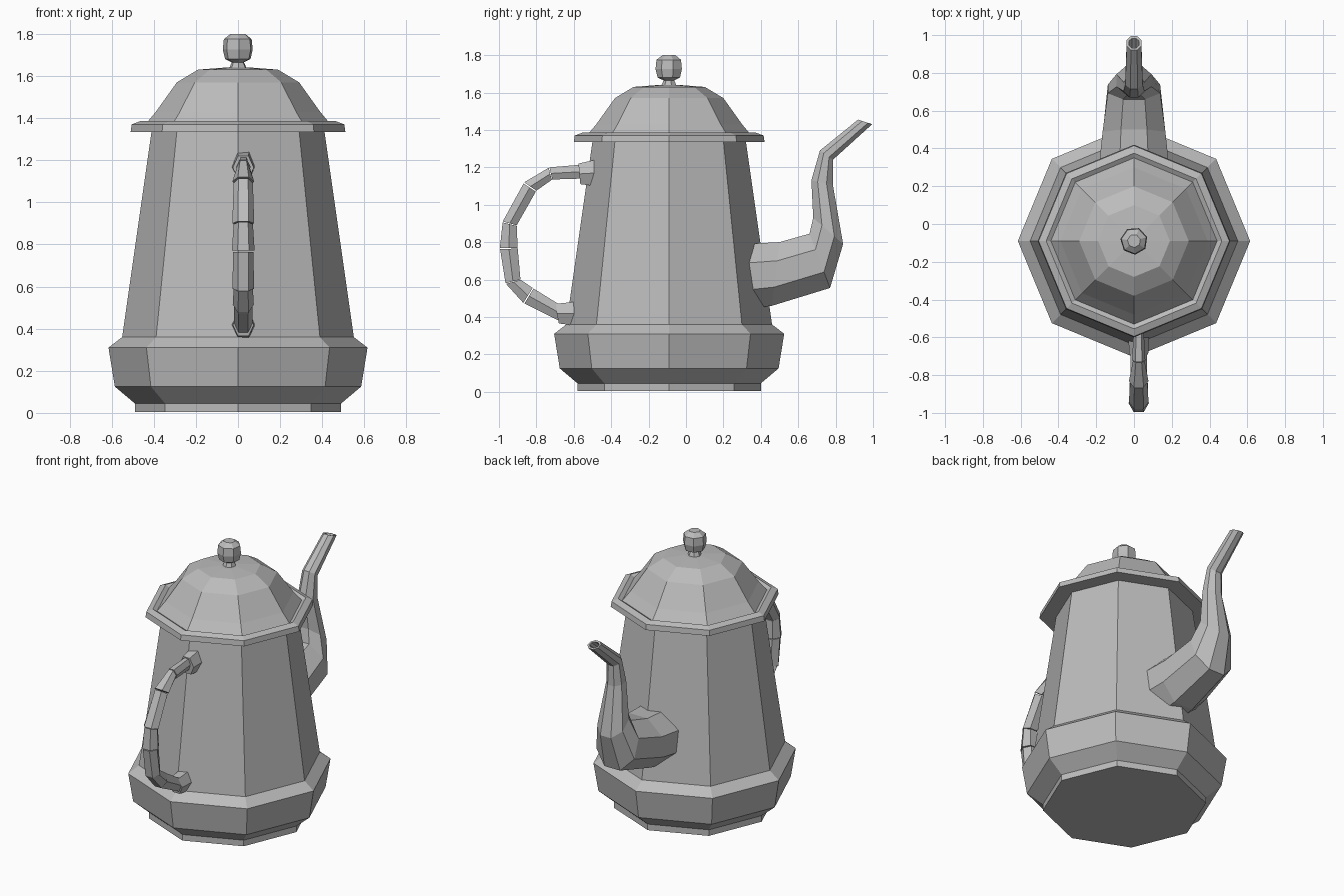
import bpy, bmesh, math
from mathutils import Vector

cube = bpy.data.objects.get("Cube")
if cube:
    bpy.data.objects.remove(cube)

metal = bpy.data.materials.new("grey metal")
metal.use_nodes = True
GREY = (0.5, 0.5, 0.5, 1)
metal.diffuse_color = GREY
metal.node_tree.nodes["Principled BSDF"].inputs["Base Color"].default_value = GREY
AXIS_Y = -0.09


def skin(name, rings, caps=(True, True)):
    """Bridge equal rings of points into one faceted shell."""
    bm = bmesh.new()
    loops = [[bm.verts.new(p) for p in ring] for ring in rings]
    n = len(loops[0])
    for a, b in zip(loops, loops[1:]):
        for i in range(n):
            j = (i + 1) % n
            bm.faces.new((a[i], a[j], b[j], b[i]))
    for loop, cap in zip((loops[0], loops[-1]), caps):
        if cap:
            bm.faces.new(loop)
    bmesh.ops.recalc_face_normals(bm, faces=bm.faces)
    mesh = bpy.data.meshes.new(name)
    bm.to_mesh(mesh)
    bm.free()
    mesh.materials.append(metal)
    obj = bpy.data.objects.new(name, mesh)
    bpy.context.collection.objects.link(obj)
    return obj


def lathe(name, profile, sides=8, turn=0.0):
    """Faceted solid of revolution from (radius, height) pairs."""
    angles = [turn + math.tau * i / sides for i in range(sides)]
    return skin(name, [[(r * math.cos(a), AXIS_Y + r * math.sin(a), z)
                        for a in angles] for r, z in profile])


def tube(name, sections, sides, x=0.0, caps=(True, True)):
    """Side-on tube: each section is (upper y, z, lower y, z, half width)."""
    rings = []
    for uy, uz, ly, lz, w in sections:
        up, low = Vector((x, uy, uz)), Vector((x, ly, lz))
        mid, half = (up + low) / 2, (up - low) / 2
        half /= math.cos(math.pi / sides)
        ring = []
        for i in range(sides):
            a = math.tau * (i + 0.5) / sides
            ring.append(mid + half * math.cos(a) + Vector((w * math.sin(a), 0, 0)))
        rings.append(ring)
    return skin(name, rings, caps)


# Pot body with stepped foot and bulging base
lathe("body", [(0.49, 0.005), (0.49, 0.045), (0.585, 0.125), (0.615, 0.31),
               (0.55, 0.36), (0.41, 1.34)])

# Domed lid with a raised rim
lathe("lid", [(0.48, 1.335), (0.51, 1.335), (0.505, 1.37), (0.465, 1.385),
              (0.44, 1.37), (0.39, 1.43), (0.29, 1.57), (0.19, 1.63), (0.06, 1.64)])

# Knob on a short neck
lathe("knob", [(0.045, 1.63), (0.03, 1.665), (0.062, 1.68), (0.073, 1.725),
               (0.068, 1.775), (0.035, 1.8)], 7, 0.3)

# Curved spout, open at the tip with a thin inner wall
tube("spout", [
    (0.31, 0.79, 0.31, 0.44, 0.20),
    (0.50, 0.80, 0.46, 0.46, 0.18),
    (0.66, 0.845, 0.77, 0.555, 0.15),
    (0.68, 0.93, 0.84, 0.79, 0.10),
    (0.67, 1.13, 0.785, 1.107, 0.06),
    (0.716, 1.29, 0.785, 1.24, 0.05),
    (0.92, 1.455, 0.995, 1.43, 0.042),
    (0.932, 1.449, 0.983, 1.435, 0.03),
    (0.76, 1.31, 0.80, 1.28, 0.03)], 8)

# Handle: jointed links whose ends are pinched a little narrower than the joints
joints = [
    (-0.55, 1.215, -0.55, 1.14, 0.03),
    (-0.73, 1.20, -0.715, 1.135, 0.035),
    (-0.865, 1.12, -0.80, 1.075, 0.052),
    (-0.98, 0.91, -0.905, 0.89, 0.052),
    (-0.995, 0.77, -0.90, 0.77, 0.054),
    (-0.965, 0.58, -0.885, 0.60, 0.052),
    (-0.87, 0.475, -0.82, 0.555, 0.05),
    (-0.66, 0.37, -0.65, 0.45, 0.045)]
for k, (a, b) in enumerate(zip(joints, joints[1:])):
    start = [p + (q - p) * 0.03 for p, q in zip(a, b)]
    start[4] = a[4] * 0.88
    tube(f"handle_link_{k + 1}", [start, b], 6, 0.025)

# Blocks that fix the handle to the body
tube("upper_handle_mount", [(-0.575, 1.22, -0.565, 1.11, 0.05),
                            (-0.485, 1.24, -0.485, 1.10, 0.055)], 6, 0.025)
tube("lower_handle_mount", [(-0.70, 0.47, -0.68, 0.365, 0.05),
                            (-0.60, 0.48, -0.60, 0.355, 0.055)], 6, 0.025)
